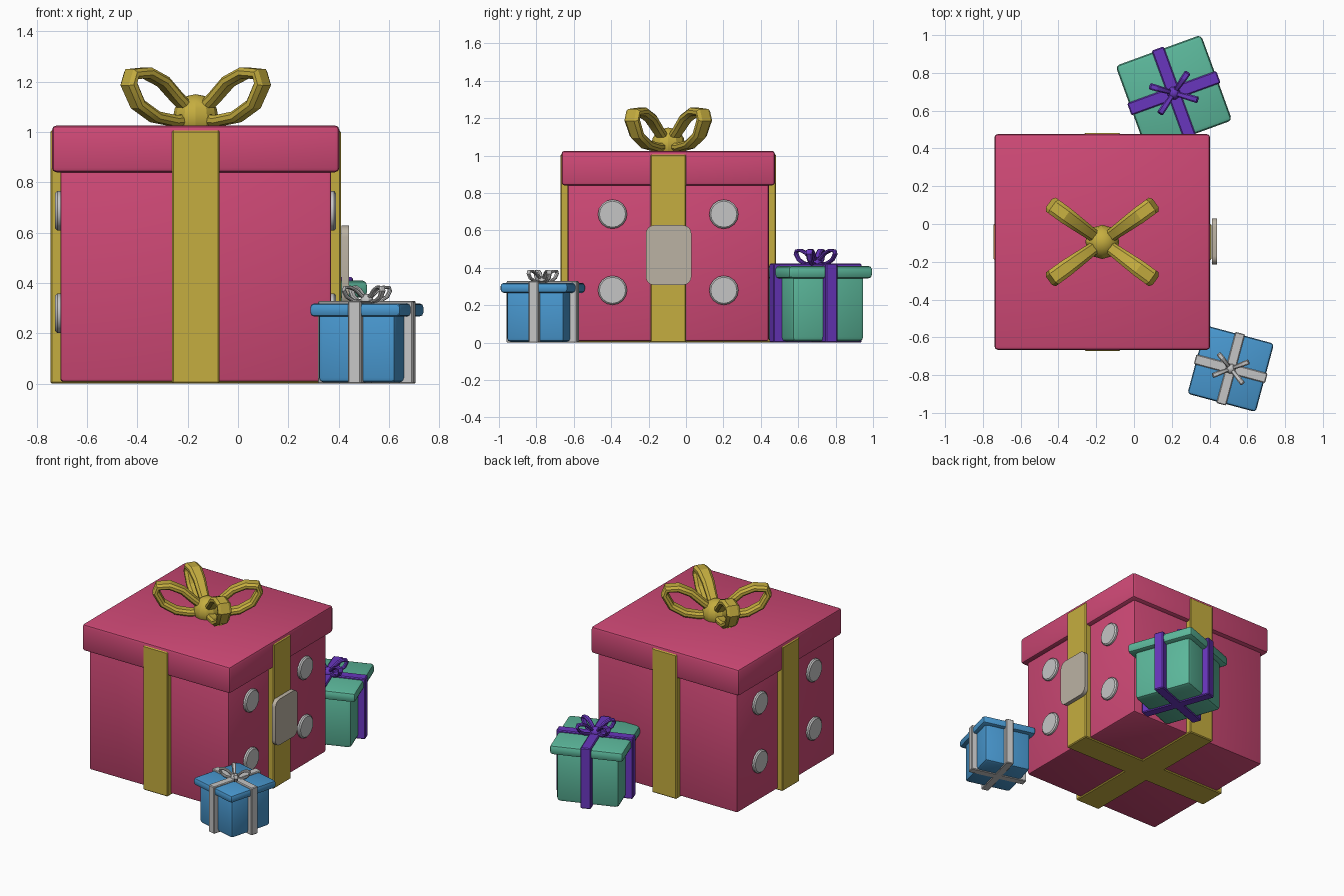
import bpy, bmesh, math
from mathutils import Matrix, Vector

if "Cube" in bpy.data.objects:
    bpy.data.objects.remove(bpy.data.objects["Cube"])


def mat(name, r, g, b):
    m = bpy.data.materials.new(name)
    m.diffuse_color = (r, g, b, 1)
    m.use_nodes = True
    m.node_tree.nodes["Principled BSDF"].inputs["Base Color"].default_value = m.diffuse_color
    return m


PINK = mat("pink_card", 0.62, 0.066, 0.18)
GOLD = mat("gold_ribbon", 0.56, 0.42, 0.05)
GREY = mat("light_grey", 0.56, 0.56, 0.56)
BEIGE = mat("beige_plate", 0.50, 0.45, 0.37)
BLUE = mat("blue_card", 0.065, 0.31, 0.62)
TEAL = mat("teal_card", 0.107, 0.48, 0.33)
PURPLE = mat("purple_ribbon", 0.14, 0.037, 0.51)


def finish(name, bm, material, xf=Matrix()):
    """Turn a bmesh into a named object with sharp-aware smooth shading."""
    bmesh.ops.recalc_face_normals(bm, faces=bm.faces)
    me = bpy.data.meshes.new(name)
    bm.to_mesh(me)
    bm.free()
    me.transform(xf)
    me.materials.append(material)
    ob = bpy.data.objects.new(name, me)
    bpy.context.collection.objects.link(ob)
    bpy.ops.object.select_all(action='DESELECT')
    ob.select_set(True)
    bpy.context.view_layer.objects.active = ob
    bpy.ops.object.shade_smooth_by_angle(angle=math.radians(25))
    return ob


def box(name, half, z0, z1, bevel, material, xf=Matrix(), segments=2):
    """Bevelled box centred on the local z axis."""
    bm = bmesh.new()
    size = (half[0] * 2, half[1] * 2, z1 - z0)
    bmesh.ops.create_cube(bm, size=1, matrix=Matrix.Translation((0, 0, (z0 + z1) / 2))
                          @ Matrix.Diagonal((*size, 1)))
    bmesh.ops.bevel(bm, geom=bm.edges[:], offset=bevel, segments=segments,
                    profile=0.5, affect='EDGES')
    return finish(name, bm, material, xf)


# Bow loop centre line: distance outwards, height, half width
LOOP = [(0.03, 0.06, 0.032), (0.09, 0.11, 0.035), (0.16, 0.175, 0.040),
        (0.24, 0.21, 0.045), (0.315, 0.205, 0.045), (0.328, 0.165, 0.045),
        (0.285, 0.085, 0.042), (0.20, 0.035, 0.040), (0.11, 0.02, 0.036),
        (0.03, 0.025, 0.032)]


def bow(name, material, xf):
    """Four swept ribbon loops round a knot."""
    for k, deg in enumerate((36, 144, 216, 324)):
        bm = bmesh.new()
        rings = []
        for i, (r, z, w) in enumerate(LOOP):
            a, b = LOOP[max(i - 1, 0)], LOOP[min(i + 1, len(LOOP) - 1)]
            n = Vector((-(b[1] - a[1]), 0, b[0] - a[0])).normalized()
            t = 0.022
            section = [(-w, -t * .4), (-w * .6, -t), (w * .6, -t), (w, -t * .4),
                       (w, t * .4), (w * .6, t), (-w * .6, t), (-w, t * .4)]
            rings.append([bm.verts.new(Vector((r, y, z)) + n * h) for y, h in section])
        for p, q in zip(rings, rings[1:]):
            for j in range(8):
                bm.faces.new((p[j], p[(j + 1) % 8], q[(j + 1) % 8], q[j]))
        bm.faces.new(rings[0])
        bm.faces.new(rings[-1])
        finish(f"{name}_loop_{k + 1}", bm, material,
               xf @ Matrix.Rotation(math.radians(deg), 4, 'Z'))
    bm = bmesh.new()
    bmesh.ops.create_uvsphere(bm, u_segments=12, v_segments=8, radius=0.09,
                              matrix=Matrix.Translation((0, 0, 0.035)))
    finish(f"{name}_knot", bm, material, xf)


# Large box: body, overhanging lid, crossing ribbon bands, bow
CX, CY = -0.168, -0.095
big = Matrix.Translation((CX, CY, 0))
box("large_box_body", (0.538, 0.538), 0.008, 0.90, 0.012, PINK, big)
box("large_box_lid", (0.571, 0.571), 0.84, 1.026, 0.018, PINK, big)
box("large_ribbon_front_back", (0.095, 0.577), 0, 1.006, 0.006, GOLD, big, 1)
box("large_ribbon_sides", (0.577, 0.095), 0, 1.006, 0.006, GOLD, big, 1)
bow("large_bow", GOLD, Matrix.Translation((CX, CY, 1.025)))

# Round studs on both side faces
for side in (-1, 1):
    for y in (-0.393, 0.202):
        for z in (0.28, 0.687):
            bm = bmesh.new()
            bmesh.ops.create_cone(bm, cap_ends=True, segments=16,
                                  radius1=0.078, radius2=0.078, depth=0.04)
            rim = [e for e in bm.edges if all(v.co.z > 0 for v in e.verts)]
            bmesh.ops.bevel(bm, geom=rim, offset=0.008, segments=1, affect='EDGES')
            xf = (Matrix.Translation((CX + side * 0.538, y, z))
                  @ Matrix.Rotation(side * math.pi / 2, 4, 'Y'))
            finish("side_stud", bm, GREY, xf)

# Rounded plate over the right-hand ribbon
bm = bmesh.new()
bmesh.ops.create_cube(bm, size=1, matrix=Matrix.Diagonal((0.028, 0.244, 0.32, 1)))
corners = [e for e in bm.edges
           if abs(e.verts[0].co.x - e.verts[1].co.x) > 0.01]
bmesh.ops.bevel(bm, geom=corners, offset=0.045, segments=4, profile=0.5, affect='EDGES')
finish("side_plate", bm, BEIGE, Matrix.Translation((0.426, -0.093, 0.468)))


def gift(name, x, y, deg, scale, card, ribbon):
    """Small wrapped present with lid, crossing bands and bow."""
    xf = (Matrix.Translation((x, y, 0)) @ Matrix.Rotation(math.radians(deg), 4, 'Z')
          @ Matrix.Scale(scale, 4))
    box(f"{name}_body", (0.205, 0.205), 0.006, 0.38, 0.025, card, xf)
    box(f"{name}_lid", (0.241, 0.241), 0.343, 0.411, 0.022, card, xf)
    box(f"{name}_ribbon_a", (0.034, 0.251), 0, 0.423, 0.006, ribbon, xf, 1)
    box(f"{name}_ribbon_b", (0.251, 0.034), 0, 0.423, 0.006, ribbon, xf, 1)
    bow(f"{name}_bow", ribbon, xf @ Matrix.Translation((0, 0, 0.412)) @ Matrix.Scale(0.385, 4))


gift("teal_gift", 0.211, 0.693, 20, 1.0, TEAL, PURPLE)
gift("blue_gift", 0.512, -0.766, -15, 0.777, BLUE, GREY)
